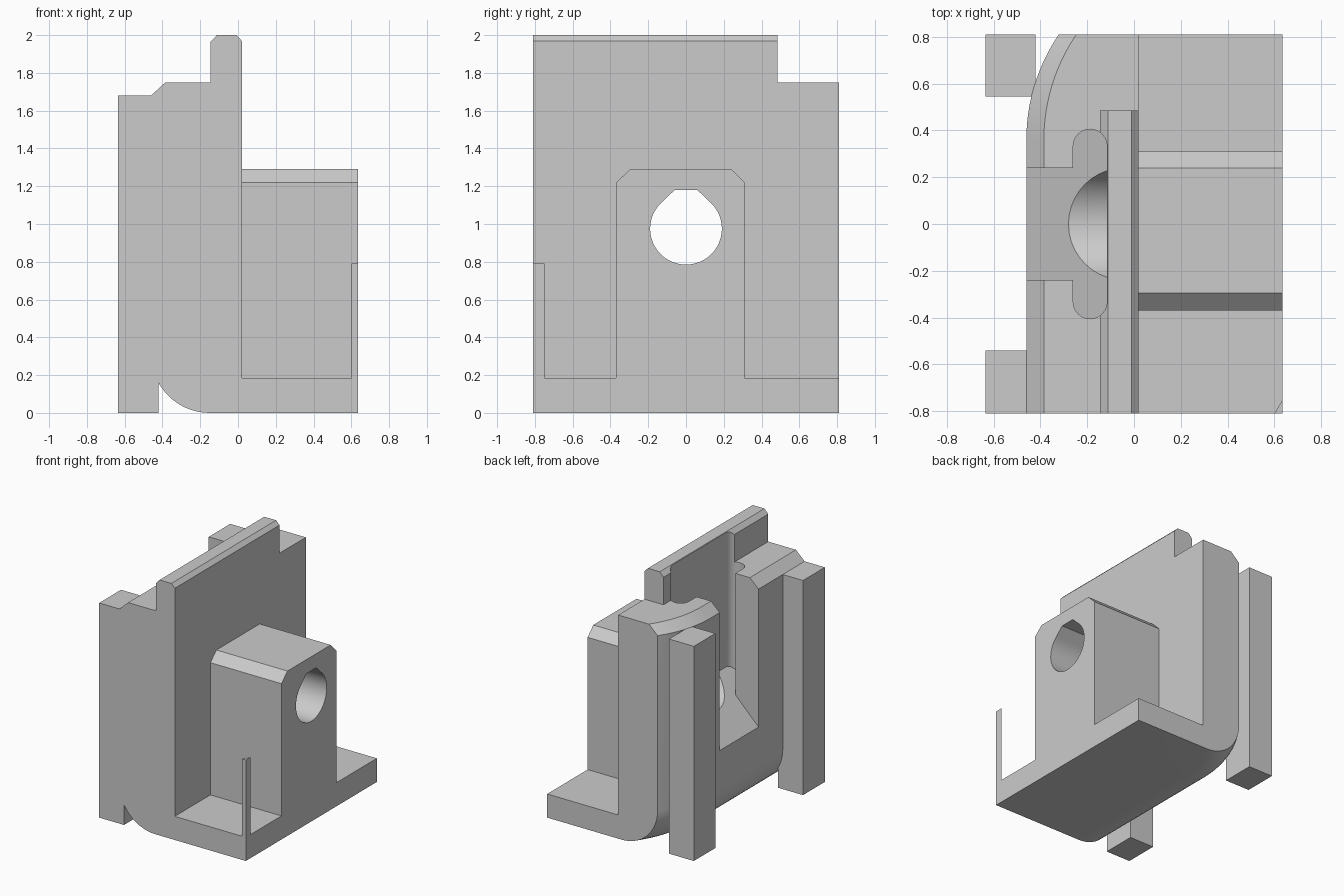
import bpy, bmesh, math

cube = bpy.data.objects.get("Cube")
if cube:
    bpy.data.objects.remove(cube, do_unlink=True)

grey = bpy.data.materials.new("plain_grey")
grey.use_nodes = True
colour = (0.6, 0.6, 0.6, 1)
grey.diffuse_color = colour
grey.node_tree.nodes["Principled BSDF"].inputs["Base Color"].default_value = colour


def loft(name, rings):
    """Solid through a list of matching closed rings, capped at both ends."""
    bm = bmesh.new()
    loops = [[bm.verts.new(p) for p in ring] for ring in rings]
    for a, b in zip(loops, loops[1:]):
        for i in range(len(a)):
            j = (i + 1) % len(a)
            bm.faces.new((a[i], a[j], b[j], b[i]))
    bm.faces.new(loops[0])
    bm.faces.new(loops[-1])
    bmesh.ops.recalc_face_normals(bm, faces=bm.faces)
    mesh = bpy.data.meshes.new(name)
    bm.to_mesh(mesh)
    bm.free()
    mesh.materials.append(grey)
    obj = bpy.data.objects.new(name, mesh)
    bpy.context.collection.objects.link(obj)
    return obj


def along_x(name, yz, x0, x1):
    return loft(name, [[(x, y, z) for y, z in yz] for x in (x0, x1)])


def along_y(name, xz, y0, y1):
    return loft(name, [[(x, y, z) for x, z in xz] for y in (y0, y1)])


def along_z(name, xy, low, high):
    return loft(name, [[(x, y, low(x)) for x, y in xy], [(x, y, high) for x, y in xy]])


def rect(a0, a1, b0, b1):
    return [(a0, b0), (a1, b0), (a1, b1), (a0, b1)]


def arc(cx, cy, r, start, end, steps):
    angles = [math.radians(start + (end - start) * i / steps) for i in range(steps + 1)]
    return [(cx + r * math.cos(a), cy + r * math.sin(a)) for a in angles]


def combine(target, tool, operation):
    mod = target.modifiers.new(operation.lower(), "BOOLEAN")
    mod.operation = operation
    mod.solver = "EXACT"
    mod.object = tool
    bpy.context.view_layer.objects.active = target
    bpy.ops.object.modifier_apply(modifier=mod.name)
    bpy.data.objects.remove(tool, do_unlink=True)


# L-shaped bracket body, its rear outer edge bending inwards
def section(y, shift):
    outline = [(0.635, 0), (0.635, 0.185), (0.02, 0.185), (0.02, 1.75),
               (shift - 0.385, 1.75), (shift - 0.46, 1.68)]
    outline += arc(shift - 0.15, 0.31, 0.31, 180, 270, 14)
    return [(x, y, z) for x, z in outline]


bend_start, bend_radius = 0.36, 0.8
stations = [(-0.81, 0)]
for i in range(13):
    d = (0.81 - bend_start) * i / 12
    stations.append((bend_start + d, bend_radius - math.sqrt(bend_radius**2 - d * d)))
bracket = loft("bracket", [section(y, s) for y, s in stations])

# Ridge along the top, with chamfered edges
ridge = [(-0.145, 1.6), (0.02, 1.6), (0.02, 1.97), (-0.01, 2), (-0.112, 2), (-0.145, 1.965)]
combine(bracket, along_y("ridge", ridge, -0.81, 0.485), "UNION")

# Boss with chamfered shoulders
boss = [(-0.37, 0.1), (0.31, 0.1), (0.31, 1.22), (0.24, 1.29), (-0.295, 1.29), (-0.37, 1.22)]
combine(bracket, along_x("boss", boss, -0.05, 0.635), "UNION")

# Two outer posts
for y0, y1 in ((-0.81, -0.54), (0.545, 0.81)):
    post = along_z("post", rect(-0.635, -0.42, y0, y1), lambda x: 0, 1.68)
    combine(bracket, post, "UNION")

# Thin corner spike
spike = along_z("spike", [(0.6, -0.81), (0.635, -0.81), (0.635, -0.75)], lambda x: 0.1, 0.79)
combine(bracket, spike, "UNION")


# T-shaped channel with a sloping floor, open at the top
def floor(x):
    return x + 1.06


mouth = along_z("mouth_cutter", rect(-0.7, -0.2, -0.24, 0.24), floor, 2.2)
combine(bracket, mouth, "DIFFERENCE")
half = 0.0725
slot = arc(-0.1875, 0.405 - half, half, 0, 180, 12) + arc(-0.1875, half - 0.405, half, 180, 360, 12)
combine(bracket, along_z("slot_cutter", slot, floor, 2.2), "DIFFERENCE")

# Through hole with a flattened peak, and a wider relief in the channel floor
hole = [(0.06, 1.18), (-0.06, 1.18)] + arc(0, 0.975, 0.19, 135, 405, 36)
combine(bracket, along_x("hole_cutter", hole, -0.4, 0.8), "DIFFERENCE")
relief = arc(0, 1.02, 0.24, 0, 360, 40)[:-1]
combine(bracket, along_x("relief_cutter", relief, -0.4, -0.115), "DIFFERENCE")

# Smooth curves, crisp edges
bpy.ops.object.select_all(action="DESELECT")
bracket.select_set(True)
bpy.context.view_layer.objects.active = bracket
bpy.ops.object.shade_smooth_by_angle(angle=math.radians(25))
